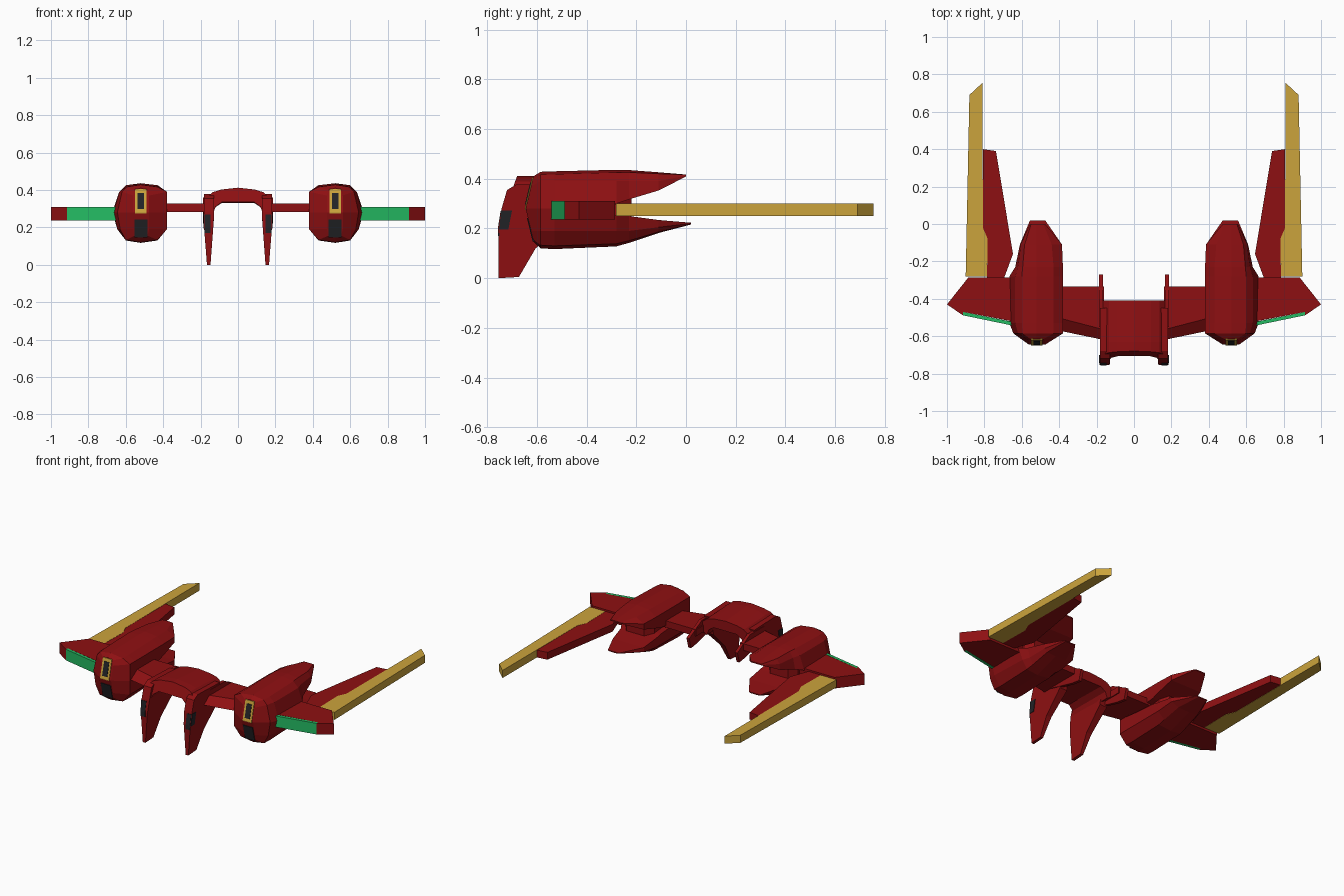
import bpy, bmesh


def material(name, rgb):
    m = bpy.data.materials.new(name)
    m.diffuse_color = (*rgb, 1)
    return m


RED = material("deep_red", (0.27, 0.005, 0.006))
GOLD = material("gold", (0.60, 0.37, 0.045))
GREEN = material("green", (0.018, 0.50, 0.125))
BLACK = material("charcoal", (0.016, 0.017, 0.02))


def loft(name, rings, mat, mirror=True):
    """Skin equal-length rings of points, cap both ends, mirror across x."""
    bm = bmesh.new()
    vs = [[bm.verts.new(p) for p in r] for r in rings]
    n = len(rings[0])
    for a, b in zip(vs, vs[1:]):
        for i in range(n):
            j = (i + 1) % n
            bm.faces.new((a[i], a[j], b[j], b[i]))
    bm.faces.new(vs[0])
    bm.faces.new(vs[-1])
    bmesh.ops.recalc_face_normals(bm, faces=bm.faces)
    me = bpy.data.meshes.new(name)
    bm.to_mesh(me)
    bm.free()
    me.materials.append(mat)
    ob = bpy.data.objects.new(name, me)
    bpy.context.collection.objects.link(ob)
    if mirror:
        ob.modifiers.new("mirror", 'MIRROR').use_mirror_merge = False
    return ob


def slab(name, outline, z0, z1, mat):
    """Flat plate from an xy outline."""
    return loft(name, [[(x, y, z) for x, y in outline] for z in (z0, z1)], mat)


def side_prism(name, outline, x0, x1, mat, mirror=True):
    """Plate from a yz outline; x0 and x1 may depend on height."""
    return loft(name, [[(f(z), y, z) for y, z in outline] for f in (x0, x1)],
                mat, mirror)


def const(v):
    return lambda z: v


# Pod shells: y, lean, inner x, crown x pair, outer shoulder x, outer x,
# seam, shoulder and crown heights measured from the pod's mid plane
MID = 0.28
upper = [
    (-0.645, 0.24, 0.475, 0.485, 0.552, 0.56, 0.562, 0.0, 0.09, 0.13),
    (-0.585, 0, 0.38, 0.43, 0.595, 0.62, 0.645, 0.0, 0.11, 0.148),
    (-0.53, 0, 0.38, 0.43, 0.60, 0.635, 0.666, 0.0, 0.11, 0.15),
    (-0.28, 0, 0.38, 0.43, 0.60, 0.635, 0.666, 0.02, 0.11, 0.156),
    (-0.23, 0, 0.38, 0.43, 0.595, 0.62, 0.635, 0.037, 0.11, 0.155),
    (-0.11, 0, 0.385, 0.44, 0.585, 0.605, 0.61, 0.073, 0.11, 0.146),
    (0.0, 0, 0.475, 0.485, 0.55, 0.555, 0.556, 0.129, 0.133, 0.137),
]
lower = [
    (-0.645, 0.24, 0.475, 0.485, 0.552, 0.56, 0.562, 0.0, 0.09, 0.135),
    (-0.585, 0, 0.38, 0.43, 0.60, 0.63, 0.645, 0.0, 0.09, 0.16),
    (-0.53, 0, 0.38, 0.43, 0.60, 0.645, 0.666, 0.0, 0.09, 0.163),
    (-0.28, 0, 0.38, 0.43, 0.60, 0.635, 0.666, 0.02, 0.09, 0.152),
    (-0.23, 0, 0.38, 0.43, 0.595, 0.62, 0.635, 0.03, 0.09, 0.138),
    (-0.11, 0, 0.385, 0.44, 0.585, 0.605, 0.61, 0.046, 0.075, 0.098),
    (0.02, 0, 0.475, 0.485, 0.55, 0.555, 0.556, 0.057, 0.06, 0.064),
]


def pod_rings(stations, sign):
    rings = []
    for y, k, xi, c0, c1, xs, xo, hl, hs, ht in stations:
        pts = [(xi, hl), (xi, hs), (c0, ht - 0.012 * (ht - hl) / 0.15),
               (0.52, ht), (c1, ht - 0.012 * (ht - hl) / 0.15), (xs, hs), (xo, hl)]
        rings.append([(x, y + k * h, MID + sign * h) for x, h in pts])
    return rings


loft("pod_upper_shell", pod_rings(upper, 1), RED)
loft("pod_lower_shell", pod_rings(lower, -1), RED)
slab("pod_core", [(0.42, -0.5), (0.63, -0.5), (0.63, -0.27), (0.59, -0.22),
                  (0.46, -0.22), (0.42, -0.27)], 0.23, 0.33, RED)


# Nose panels lying on the leaning nose faces
def nose_panel(name, x0, x1, heights, lift, mat):
    def y(z):
        return -0.645 + 0.24 * abs(z - MID)
    outline = [(y(z) - lift, z) for z in heights]
    outline += [(y(z) + 0.002, z) for z in reversed(heights)]
    side_prism(name, outline, const(x0), const(x1), mat)


nose_panel("nose_frame", 0.488, 0.552, (0.275, MID, 0.405), 0.004, GOLD)
nose_panel("nose_window", 0.502, 0.538, (0.297, 0.385), 0.007, BLACK)
nose_panel("nose_intake", 0.484, 0.554, (0.147, 0.243), 0.004, BLACK)

# Swept wings with a green leading edge
slab("wing", [(0.60, -0.53), (0.915, -0.47), (0.915, -0.488), (1.0, -0.43),
              (0.885, -0.285), (0.60, -0.285)], 0.237, 0.31, RED)
slab("wing_leading_edge", [(0.63, -0.547), (0.915, -0.488), (0.915, -0.47),
                           (0.63, -0.527)], 0.237, 0.31, GREEN)

# Rear fins and long blades
slab("rear_fin", [(0.695, -0.29), (0.647, -0.16), (0.738, 0.39), (0.808, 0.40),
                  (0.808, -0.02), (0.782, -0.08), (0.786, -0.29)],
     0.251, 0.299, RED)
slab("blade", [(0.786, -0.282), (0.782, -0.08), (0.808, -0.02), (0.81, 0.755),
               (0.88, 0.69), (0.90, -0.282)], 0.25, 0.30, GOLD)

# Struts between pods and saddle, with a sloped front edge
loft("strut", [[(x, -0.333, 0.283), (x, -0.333, 0.327), (x, yt, 0.327), (x, yb, 0.283)]
               for x, yt, yb in ((0.16, -0.565, -0.62), (0.41, -0.50, -0.568))], RED)

# Saddle arch: half profile mirrored into a closed ring, swept along y
half_top = [(0.0, 0.412), (0.09, 0.402), (0.135, 0.388), (0.165, 0.36), (0.175, 0.29)]
half_low = [(0.135, 0.27), (0.12, 0.31), (0.085, 0.336)]
half = half_top + half_low
section = half + [(-x, z) for x, z in reversed(half[1:])]


def arch_ring(y, drop, lean):
    return [(x, y + lean * (0.41 - z), z - drop * max(0, (z - 0.3) / 0.11))
            for x, z in section]


loft("saddle", [arch_ring(-0.68, 0.0, -0.35), arch_ring(-0.63, 0, 0),
                arch_ring(-0.41, 0.015, 0)], RED, mirror=False)


# Saddle legs, tapering down to the tips
def leg_in(z):
    return 0.147 - 0.02 * min(1, z / 0.27)


def leg_out(z):
    return 0.166 + 0.017 * min(1, z / 0.22)


side_prism("saddle_leg", [(-0.755, 0.0), (-0.755, 0.20), (-0.742, 0.28), (-0.72, 0.355),
                          (-0.68, 0.378), (-0.45, 0.37), (-0.47, 0.25),
                          (-0.605, 0.12), (-0.672, 0.005)], leg_in, leg_out, RED)
side_prism("saddle_rear_fin", [(-0.55, 0.36), (-0.40, 0.36), (-0.27, 0.29),
                               (-0.29, 0.22), (-0.36, 0.23), (-0.55, 0.28)],
           const(0.166), const(0.186), RED)

# Dark panels on the outside and front of each leg
side_prism("leg_side_panel", [(-0.753, 0.195), (-0.743, 0.272), (-0.70, 0.272),
                              (-0.715, 0.195)],
           lambda z: leg_out(z) - 0.002, lambda z: leg_out(z) + 0.003, BLACK)
side_prism("leg_front_panel", [(-0.757, 0.17), (-0.757, 0.20), (-0.746, 0.27),
                               (-0.74, 0.27), (-0.75, 0.20), (-0.75, 0.17)],
           const(0.148), const(0.18), BLACK)
